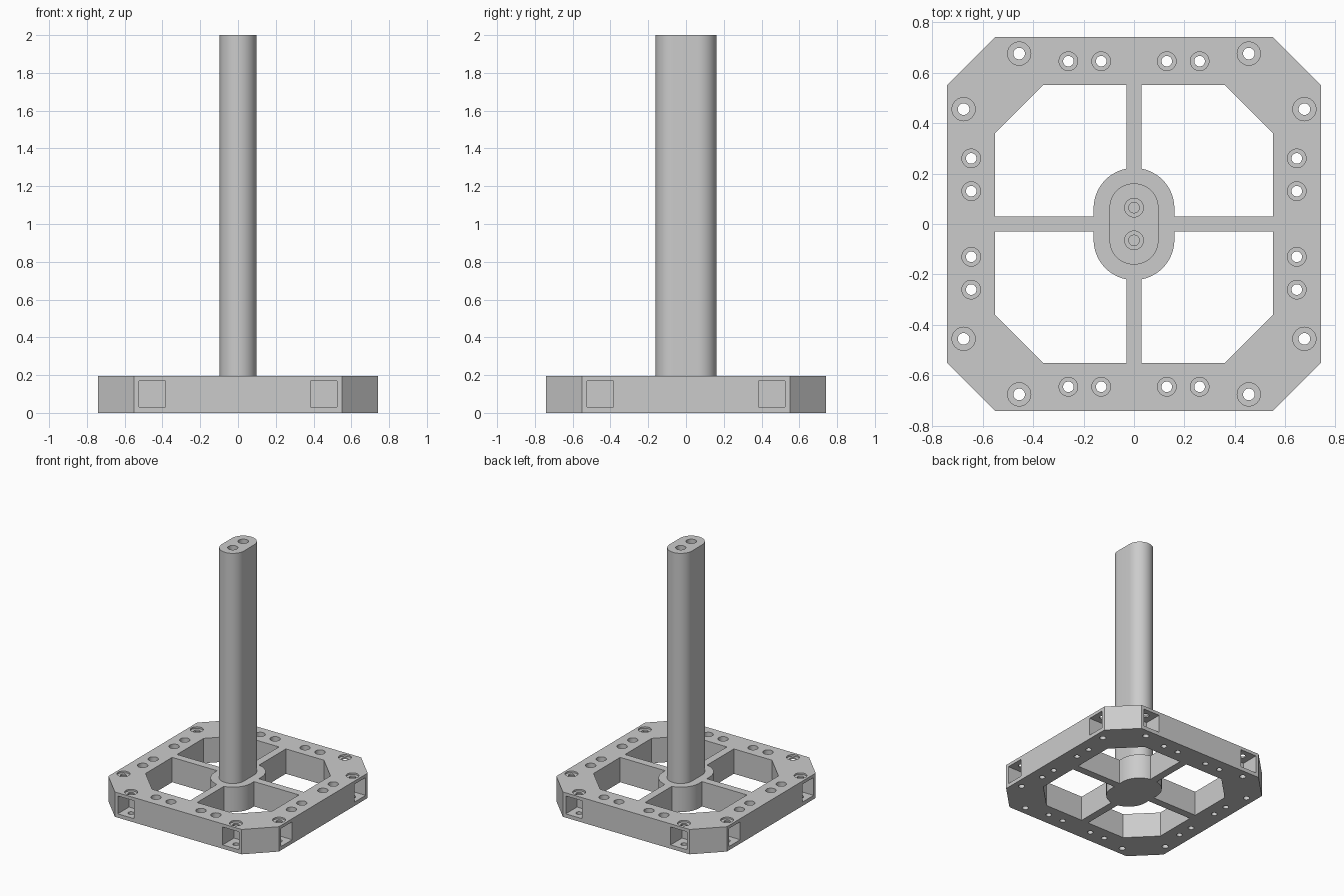
import bpy, bmesh, math
from mathutils import Matrix

cube = bpy.data.objects.get("Cube")
if cube:
    bpy.data.objects.remove(cube, do_unlink=True)

grey = bpy.data.materials.new("light grey")
grey.use_nodes = True
colour = (0.6, 0.6, 0.6, 1)
grey.diffuse_color = colour
grey.node_tree.nodes["Principled BSDF"].inputs["Base Color"].default_value = colour

H = 0.195           # base height
RIM = 0.74          # outer half width
WINDOW = 0.55       # inner half width


def octagon(half, cut):
    return [(sx * a, sy * b) for sx, sy, a, b in (
        (1, -1, half, cut), (1, 1, half, cut), (1, 1, cut, half), (-1, 1, cut, half),
        (-1, 1, half, cut), (-1, -1, half, cut), (-1, -1, cut, half), (1, -1, cut, half))]


def rect(hx, hy):
    return [(-hx, -hy), (hx, -hy), (hx, hy), (-hx, hy)]


def slot(r, half_len, n=32):
    """Rounded slot, long along y."""
    pts = []
    for end in (0, 1):
        for i in range(n + 1):
            a = math.pi * (end + i / n)
            pts.append((r * math.cos(a), r * math.sin(a) + (half_len - r) * (1 - 2 * end)))
    return pts


def circle(r, n=32):
    return [(r * math.cos(math.tau * i / n), r * math.sin(math.tau * i / n)) for i in range(n)]


def add_prism(bm, pts, z0, z1, at=(0, 0), matrix=None):
    low = [bm.verts.new((x + at[0], y + at[1], z0)) for x, y in pts]
    high = [bm.verts.new((x + at[0], y + at[1], z1)) for x, y in pts]
    bm.faces.new(low[::-1])
    bm.faces.new(high)
    for i in range(len(pts)):
        j = (i + 1) % len(pts)
        bm.faces.new((low[i], low[j], high[j], high[i]))
    if matrix:
        bmesh.ops.transform(bm, matrix=matrix, verts=low + high)


def finish(name, bm, cutter=False):
    mesh = bpy.data.meshes.new(name)
    bm.to_mesh(mesh)
    bm.free()
    obj = bpy.data.objects.new(name, mesh)
    bpy.context.collection.objects.link(obj)
    mesh.materials.append(grey)
    if cutter:
        obj.hide_render = True
        obj.hide_viewport = True
    return obj


def prism(name, pts, z0, z1, cutter=False):
    bm = bmesh.new()
    add_prism(bm, pts, z0, z1)
    return finish(name, bm, cutter)


def boolean(obj, tool, operation):
    mod = obj.modifiers.new(tool.name, 'BOOLEAN')
    mod.object, mod.operation, mod.solver = tool, operation, 'EXACT'


# Octagonal frame with a central opening
frame = prism("base_frame", octagon(RIM, 0.55), 0, H)
boolean(frame, prism("window_cutter", octagon(WINDOW, 0.36), -0.1, 0.4, True), 'DIFFERENCE')

# Cross ribs and hub, joined into the frame
boolean(frame, prism("rib_across", rect(WINDOW + 0.03, 0.03), 0, H, True), 'UNION')
boolean(frame, prism("rib_along", rect(0.03, WINDOW + 0.03), 0, H, True), 'UNION')
boolean(frame, prism("hub", slot(0.16, 0.222), 0, H, True), 'UNION')

# Nut pockets in the four sides
bm = bmesh.new()
for turn in range(4):
    spin = Matrix.Rotation(turn * math.pi / 2, 4, 'Z')
    for side in (-1, 1):
        add_prism(bm, [(x + side * 0.455, y) for x, y in rect(0.07, 0.14)],
                  0.03, 0.17, (0, -RIM), spin)
boolean(frame, finish("pocket_cutter", bm, True), 'DIFFERENCE')

# Through holes, then wider counterbores from above
holes, bores = bmesh.new(), bmesh.new()
for turn in range(4):
    spin = Matrix.Rotation(turn * math.pi / 2, 4, 'Z')
    for side in (-1, 1):
        for x, y, r, wide, floor in ((0.455, 0.675, 0.023, 0.046, 0.182),
                                     (0.26, 0.645, 0.021, 0.037, 0.06),
                                     (0.13, 0.645, 0.021, 0.037, 0.06)):
            add_prism(holes, circle(r), -0.1, 0.4, (side * x, y), spin)
            add_prism(bores, circle(wide), floor, 0.4, (side * x, y), spin)
boolean(frame, finish("hole_cutter", holes, True), 'DIFFERENCE')
boolean(frame, finish("counterbore_cutter", bores, True), 'DIFFERENCE')

# Upright column with two stepped blind holes in its top
column = prism("column", slot(0.097, 0.161), H, 2)
for name, r, floor in (("column_bore_cutter", 0.037, 1.87), ("column_hole_cutter", 0.021, 1.7)):
    bm = bmesh.new()
    for y in (-0.065, 0.065):
        add_prism(bm, circle(r), floor, 2.1, (0, y))
    boolean(column, finish(name, bm, True), 'DIFFERENCE')

# Apply the cuts and smooth the round walls
for obj in (frame, column):
    bpy.ops.object.select_all(action='DESELECT')
    obj.select_set(True)
    bpy.context.view_layer.objects.active = obj
    for mod in list(obj.modifiers):
        bpy.ops.object.modifier_apply(modifier=mod.name)
    bpy.ops.object.shade_smooth_by_angle(angle=math.radians(30))

# Remove the spent cutters
for obj in list(bpy.context.collection.objects):
    if obj.hide_render and obj.type == 'MESH':
        bpy.data.objects.remove(obj, do_unlink=True)
